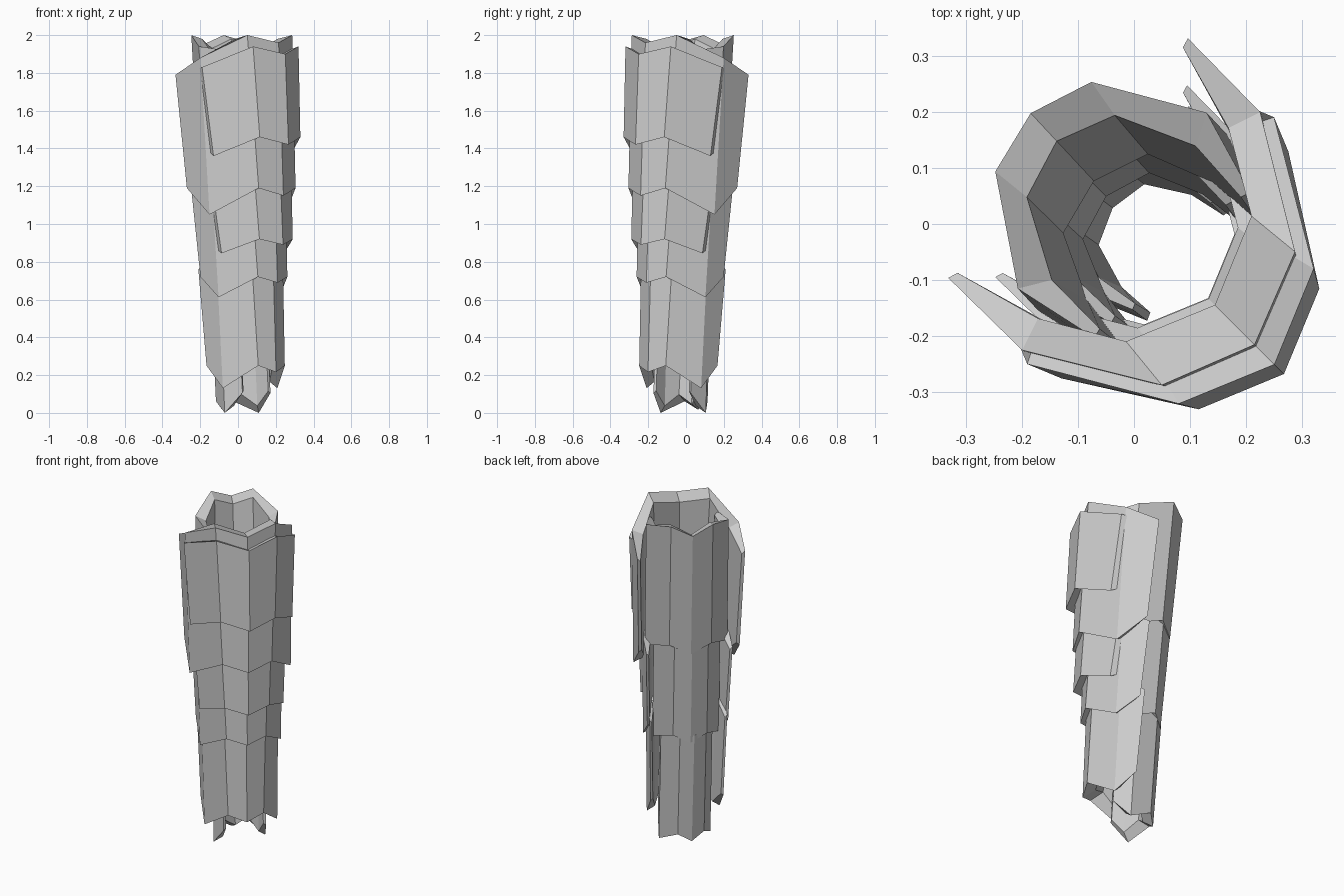
import bpy, bmesh
from math import sqrt, radians
from mathutils import Matrix

if "Cube" in bpy.data.objects:
    bpy.data.objects.remove(bpy.data.objects["Cube"])

R = sqrt(0.5)


def plate(name, stations, facing, scale=1.0, shift=0.0, z_ref=0.0, z_new=0.0,
          z_scale=1.0, swell=1.0, turn=0.0):
    """Curved bark plate, symmetric about the diagonal axis.
    Station, from middle to tip: top depth, side, z; bottom depth, side, z; inset depth, side.
    swell thickens the lower rim, turn twists the plate about z."""
    def point(d, u, z):
        d = d * scale + shift
        u *= scale
        return (R * (facing * d - u), R * (-facing * d - u), (z - z_ref) * z_scale + z_new)

    bm = bmesh.new()
    rings = []
    full = [(s, -1) for s in reversed(stations[1:])] + [(s, 1) for s in stations]
    for (td, tu, tz, bd, bu, bz, i_d, i_u), m in full:
        lift = 0.5 * (abs(i_d) + i_u)
        rings.append([bm.verts.new(point(*p)) for p in (
            (td, m * tu, tz), (bd, m * bu, bz),
            (bd - i_d * swell, m * (bu - i_u * swell), bz + lift),
            (td - i_d, m * (tu - i_u), tz - 0.02))])
    for a, b in zip(rings, rings[1:]):
        for i in range(4):
            j = (i + 1) % 4
            bm.faces.new((a[i], a[j], b[j], b[i]))
    bm.faces.new(rings[0])
    bm.faces.new(rings[-1])
    bmesh.ops.remove_doubles(bm, verts=bm.verts, dist=1e-5)
    bmesh.ops.recalc_face_normals(bm, faces=bm.faces)
    bm.transform(Matrix.Rotation(radians(turn), 4, "Z"))
    mesh = bpy.data.meshes.new(name)
    bm.to_mesh(mesh)
    bm.free()
    bpy.context.collection.objects.link(bpy.data.objects.new(name, mesh))


# Large wrapping front plate
large = [
    (0.304, 0.0, 1.96, 0.340, 0.0, 1.15, 0.10, 0.0),
    (0.238, 0.168, 2.0, 0.293, 0.138, 1.19, 0.10, 0.01),
    (0.018, 0.300, 1.88, 0.070, 0.283, 1.05, 0.02, 0.06),
    (-0.166, 0.302, 1.79, -0.100, 0.283, 1.19, -0.005, 0.018),
]
# Shorter front plate lying over it, its ends sinking into the large one
small = [
    (0.354, 0.0, 1.90, 0.378, 0.0, 1.42, 0.06, 0.0),
    (0.283, 0.170, 1.94, 0.315, 0.152, 1.46, 0.06, 0.015),
    (0.042, 0.311, 1.83, 0.103, 0.286, 1.36, 0.01, 0.02),
    (-0.01, 0.290, 1.82, 0.06, 0.272, 1.38, 0.0, 0.008),
]
# Back plate whose arms tuck inside the front ones
back = [
    (0.270, 0.0, 1.95, 0.200, 0.0, 1.20, 0.068, 0.0),
    (0.237, 0.117, 2.0, 0.175, 0.117, 1.25, 0.072, 0.01),
    (0.057, 0.230, 1.94, 0.0, 0.230, 1.18, 0.03, 0.055),
    (-0.100, 0.190, 1.92, -0.150, 0.190, 1.30, -0.005, 0.018),
]

# Three tiers, shrinking downwards
plate("large_front_plate_top", large, 1)
plate("large_front_plate_middle", large, 1, 0.80, 0.025, 1.19, 0.72, 0.77)
plate("large_front_plate_bottom", large, 1, 0.72, 0.040, 1.19, 0.25, 0.85)
plate("small_front_plate_top", small, 1)
plate("small_front_plate_middle", small, 1, 0.82, 0.027, 1.46, 0.92, 0.75)
plate("back_plate_top", back, -1, swell=1.4, turn=-2)
plate("back_plate_middle", back, -1, 0.81, -0.015, 1.18, 0.62, 0.85, 1.4)
plate("back_plate_bottom", back, -1, 0.65, -0.025, 1.18, 0.0, 0.88, 1.3, 8)
